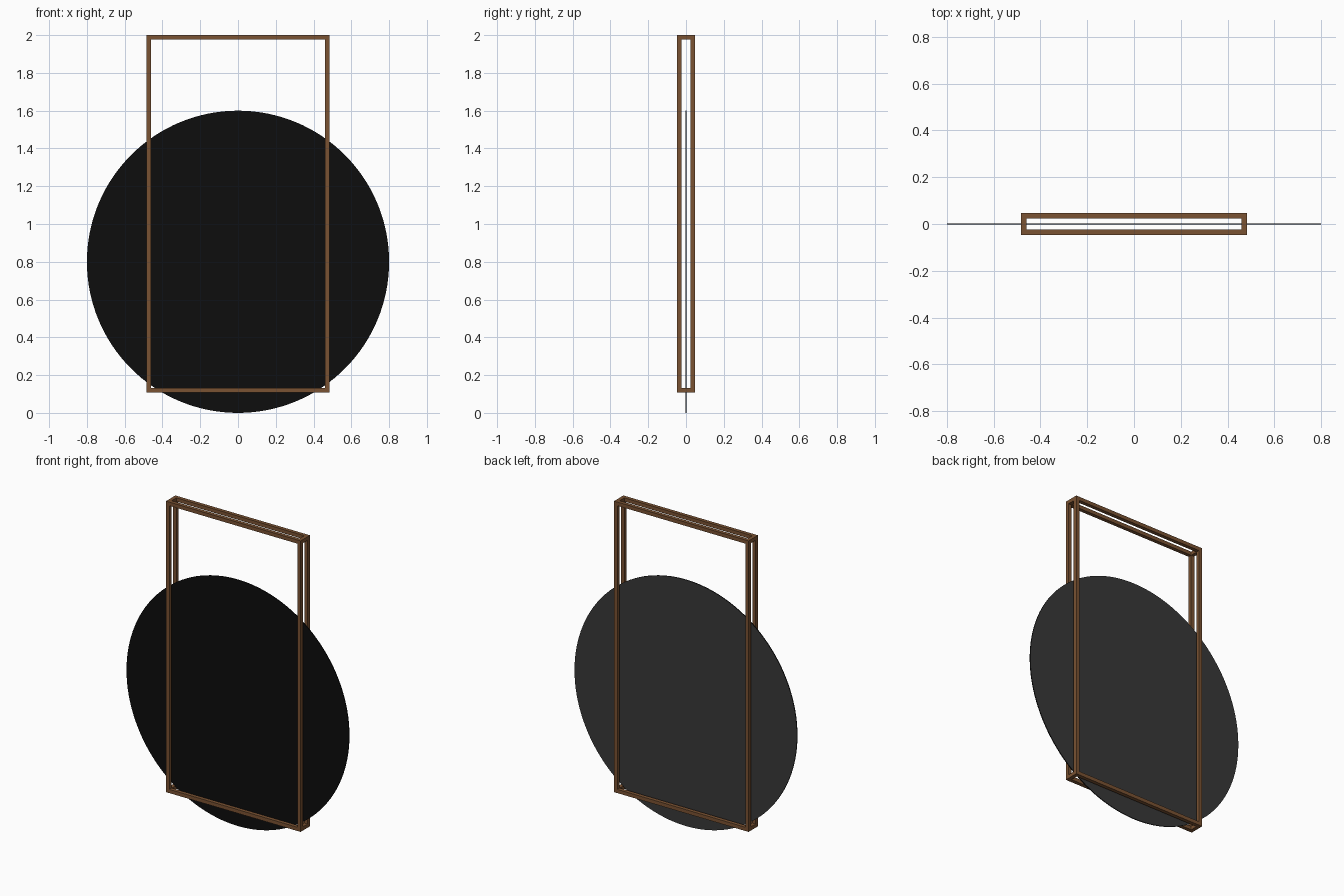
import bpy, bmesh
from mathutils import Matrix, Vector

if "Cube" in bpy.data.objects:
    bpy.data.objects.remove(bpy.data.objects["Cube"])

HX, HY = 0.484, 0.048          # frame half width and half depth
Z0, Z1 = 0.108, 2.0            # frame bottom and top
T = 0.024                      # bar thickness
R, DISC_T = 0.8, 0.006         # disc radius and thickness


def material(name, rgb):
    m = bpy.data.materials.new(name)
    m.diffuse_color = (*rgb, 1)
    m.use_nodes = True
    m.node_tree.nodes["Principled BSDF"].inputs["Base Color"].default_value = m.diffuse_color
    return m


def add_object(name, bm, *mats):
    me = bpy.data.meshes.new(name)
    bm.to_mesh(me)
    bm.free()
    ob = bpy.data.objects.new(name, me)
    bpy.context.collection.objects.link(ob)
    for m in mats:
        me.materials.append(m)
    return ob


def bar(name, lo, hi, mat):
    lo, hi = Vector(lo), Vector(hi)
    bm = bmesh.new()
    bmesh.ops.create_cube(bm, size=1, matrix=Matrix.Translation((lo + hi) / 2)
                          @ Matrix.Diagonal((*(hi - lo), 1)))
    return add_object(name, bm, mat)


wood = material("brown_wood", (0.195, 0.085, 0.032))
black = material("black_face", (0.004, 0.004, 0.004))
grey = material("dark_grey_back", (0.04, 0.04, 0.04))

# Front and back rectangular loops
for side, y in (("front", -HY), ("back", HY - T)):
    for end, x in (("left", -HX), ("right", HX - T)):
        bar(f"{side}_{end}_upright", (x, y, Z0), (x + T, y + T, Z1), wood)
    for end, z in (("bottom", Z0), ("top", Z1 - T)):
        bar(f"{side}_{end}_rail", (-HX + T, y, z), (HX - T, y + T, z + T), wood)

# Short spacers joining the two loops at the corners
for end, x in (("left", -HX), ("right", HX - T)):
    for lev, z in (("bottom", Z0), ("top", Z1 - T)):
        bar(f"{lev}_{end}_spacer", (x, -HY + T, z), (x + T, HY - T, z + T), wood)

# Round mirror disc: black front and rim, grey back
bm = bmesh.new()
bmesh.ops.create_cone(bm, cap_ends=True, segments=128, radius1=R, radius2=R, depth=DISC_T,
                      matrix=Matrix.Translation((0, 0, R)) @ Matrix.Rotation(1.5707963, 4, 'X'))
bm.normal_update()
for f in bm.faces:
    f.material_index = 1 if f.normal.y > 0.9 else 0
disc = add_object("round_mirror", bm, black, grey)
bpy.context.view_layer.objects.active = disc
disc.select_set(True)
bpy.ops.object.shade_smooth_by_angle()
